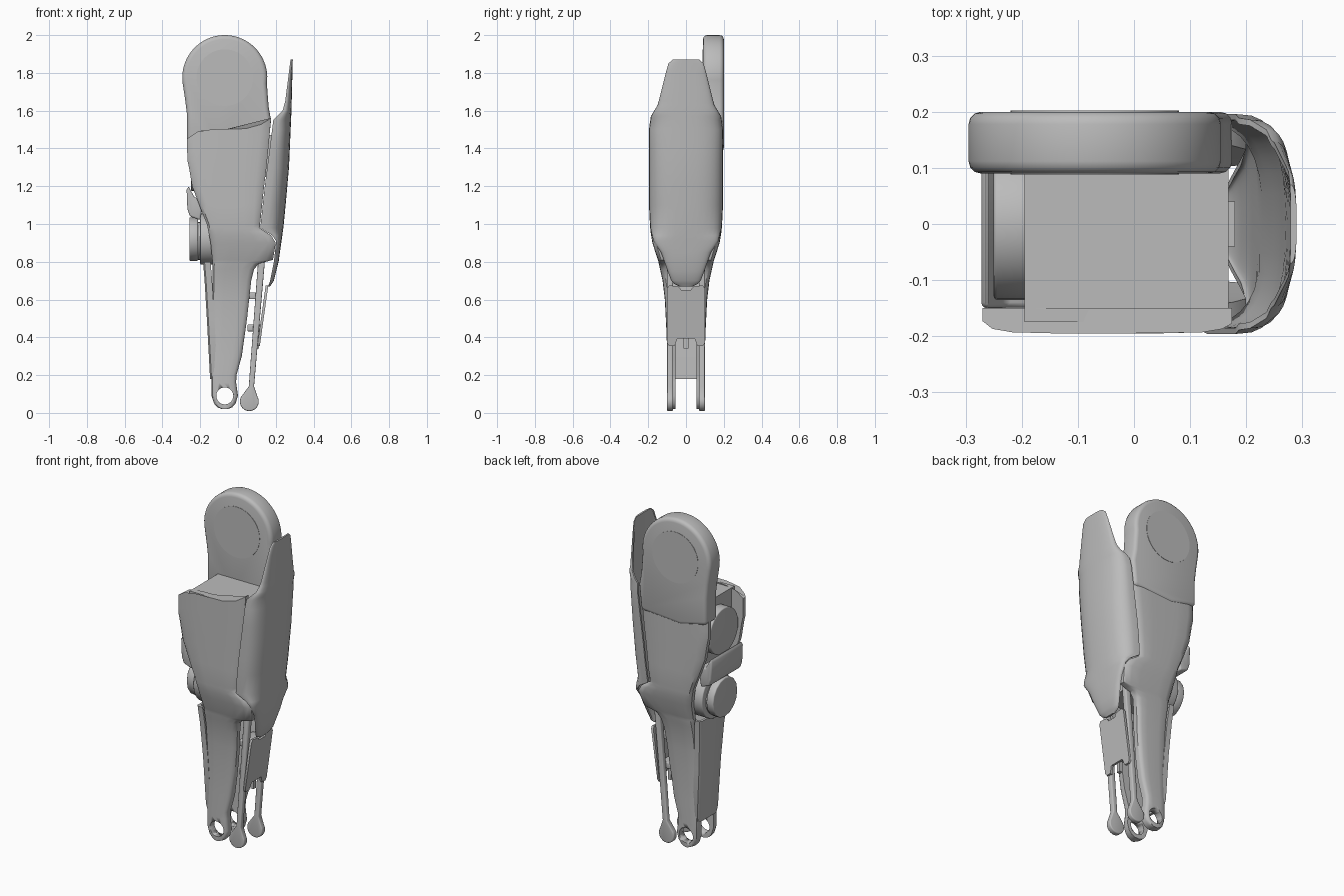
import bpy, bmesh, math
from mathutils import Vector

cube = bpy.data.objects.get("Cube")
if cube:
    bpy.data.objects.remove(cube)

grey = bpy.data.materials.new("light_grey")
grey.use_nodes = True
grey.diffuse_color = (0.5, 0.5, 0.5, 1)
grey.node_tree.nodes["Principled BSDF"].inputs["Base Color"].default_value = (0.5, 0.5, 0.5, 1)


def lerp(table, z):
    """Read a value from a sorted list of (z, value) pairs."""
    if z <= table[0][0]:
        return table[0][1]
    for (a, va), (b, vb) in zip(table, table[1:]):
        if z <= b:
            return va + (vb - va) * (z - a) / (b - a)
    return table[-1][1]


def loft(name, rings, angle=35, bevel=0):
    """Skin a list of closed rings of points and cap both ends."""
    bm = bmesh.new()
    rows = [[bm.verts.new(p) for p in ring] for ring in rings]
    n = len(rows[0])
    for a, b in zip(rows, rows[1:]):
        for i in range(n):
            j = (i + 1) % n
            bm.faces.new((a[i], a[j], b[j], b[i]))
    bm.faces.new(rows[0])
    bm.faces.new(rows[-1])
    bmesh.ops.recalc_face_normals(bm, faces=bm.faces)
    mesh = bpy.data.meshes.new(name)
    bm.to_mesh(mesh)
    bm.free()
    obj = bpy.data.objects.new(name, mesh)
    bpy.context.collection.objects.link(obj)
    mesh.materials.append(grey)
    bpy.ops.object.select_all(action='DESELECT')
    bpy.context.view_layer.objects.active = obj
    obj.select_set(True)
    if bevel:
        mod = obj.modifiers.new("Bevel", 'BEVEL')
        mod.width, mod.segments, mod.limit_method = bevel, 3, 'ANGLE'
        mod.angle_limit = math.radians(50)
        bpy.ops.object.modifier_apply(modifier="Bevel")
    bpy.ops.object.shade_smooth_by_angle(angle=math.radians(angle))
    return obj


def slab(name, outline, y0, y1, bevel=0):
    """Extrude an x-z outline along y."""
    return loft(name, [[(x, y, z) for x, z in outline] for y in (y0, y1)], bevel=bevel)


def box(name, lo, hi, bevel=0):
    outline = [(lo[0], lo[2]), (hi[0], lo[2]), (hi[0], hi[2]), (lo[0], hi[2])]
    return slab(name, outline, lo[1], hi[1], bevel)


def arc(cx, cz, r, a0, a1, n):
    return [(cx + r * math.cos(math.radians(a0 + (a1 - a0) * i / n)),
             cz + r * math.sin(math.radians(a0 + (a1 - a0) * i / n))) for i in range(n + 1)]


def drum(name, x0, x1, y, z, r, sides=32, bevel=0.006):
    circle = arc(y, z, r, 0, 360, sides)[:-1]
    return loft(name, [[(x, p, q) for p, q in circle] for x in (x0, x1)], bevel=bevel)


# Outline tables of the main housing, all by height
half_depth = [(0.02, .1), (.4, .102), (.6, .112), (.7, .124), (.8, .146), (.9, .178),
              (.96, .188), (1.05, .194), (1.5, .195)]
rear_edge = [(.02, -.085), (.03, -.11), (.05, -.127), (.09, -.14), (.2, -.14), (.8, -.135),
             (.9, -.145), (1.0, -.165), (1.1, -.205), (1.2, -.243), (1.35, -.268), (1.5, -.27)]
shin_edge = [(.02, -.055), (.03, -.03), (.05, -.013), (.09, 0), (.16, -.01), (.2, -.008), (.3, .02),
             (.5, .048), (.7, .07), (.76, .085), (.79, .11), (.81, .185), (.9, .2), (.94, .175),
             (.98, .115), (1.2, .138), (1.4, .163), (1.5, .175)]
top_lift = [(-.27, -.05), (-.2, 0), (.06, .005), (.13, .03), (.18, .065)]
plate_z = sorted({z for z, v in rear_edge + shin_edge + half_depth} | {1.3, 1.45})
columns = [(0, .022), (.04, .008), (.12, .002), (.3, 0), (.5, 0), (.7, 0), (.88, .002), (.96, .008), (1, .018)]


def plate_ring(z, side):
    x0, x1, d = lerp(rear_edge, z), lerp(shin_edge, z), lerp(half_depth, z)
    outer, inner = [], []
    for u, drop in columns:
        x = x0 + (x1 - x0) * u
        zz = z + lerp(top_lift, x) * max(0, (z - 1.3) / .2)
        outer.append((x, side * (d - drop), zz))
        inner.append((x, side * (d - .045), zz))
    return outer + inner[::-1]


# Front and back side plates, each with a drilled ankle eyelet
for side, word in ((-1, "front"), (1, "back")):
    plate = loft(word + "_side_plate", [plate_ring(z, side) for z in plate_z])
    cutter = slab("eyelet_cutter", arc(-.07, .09, .045, 0, 360, 24)[:-1], -.3, .3)
    cutter.hide_render = True
    bpy.context.view_layer.objects.active = plate
    mod = plate.modifiers.new("Hole", 'BOOLEAN')
    mod.operation, mod.object = 'DIFFERENCE', cutter
    bpy.ops.object.modifier_apply(modifier="Hole")
    bpy.data.objects.remove(cutter)

# Solid core between the plates
core = []
for z in (.82, .9, 1.0, 1.1, 1.2, 1.35, 1.495):
    x0 = min(lerp(rear_edge, z) + .075, -.1)
    x1 = .12 if z < 1 else lerp(shin_edge, z) - .006
    d = lerp(half_depth, z) - .02
    core.append([(x0, -d, z), (x1, -d, z), (x1, d, z), (x0, d, z)])
loft("housing_core", core)
box("shield_mount", (.13, -.04, 1.25), (.18, .04, 1.47))

# Upper hip plate with a round head and faint round covers
head = arc(-.07, 1.775, .225, -8, 188, 40)
head += [(-.28, 1.66), (-.27, 1.58), (-.27, 1.42), (-.1, 1.38), (.16, 1.4), (.175, 1.55), (.162, 1.62)]
slab("hip_plate", head, .09, .2, bevel=.022)
cover = arc(-.07, 1.775, .15, 0, 360, 40)[:-1]
slab("hip_cover_front", cover, .088, .1)
slab("hip_cover_back", cover, .19, .202)

# Curved shield over the +x side
shield_x = [(.67, .17), (.7, .19), (.8, .215), (1.0, .243), (1.3, .27), (1.6, .283), (1.87, .29)]
shield_edge = [(.67, .16), (.7, .17), (.8, .19), (.91, .202), (.94, .18), (.98, .118), (1.2, .142),
               (1.4, .168), (1.55, .187), (1.6, .236), (1.65, .25), (1.87, .278)]
shield_w = [(.67, .035), (.685, .065), (.7, .078), (.75, .097), (.85, .132), (.91, .172), (.98, .19), (1.1, .196),
            (1.5, .196), (1.57, .186), (1.63, .15), (1.7, .132), (1.8, .107), (1.85, .093), (1.87, .07)]
shield_z = sorted({z for z, v in shield_edge + shield_w} | {1.3})


def shield_ring(z):
    xo, xe, w = lerp(shield_x, z), lerp(shield_edge, z), lerp(shield_w, z)
    loops = []
    for inset in (0, .011):
        pts = []
        for i in range(17):
            t = math.pi * (i / 16 - .5)
            s = math.sin(t)
            pts.append((xe + (xo - inset - xe) * max(0, math.cos(t)) ** .75,
                        (w - inset) * math.copysign(abs(s) ** .75, s), z))
        loops.append(pts)
    return loops[0] + loops[1][::-1]


loft("side_shield", [shield_ring(z) for z in shield_z], angle=40)

# Rear shin guard, a shallow channel
guard = []
for z, x, d in ((.18, -.148, .085), (.22, -.15, .097), (.5, -.165, .103), (.7, -.177, .115), (.8, -.185, .125)):
    guard.append([(x + .04, -d, z), (x + .008, -d, z), (x, -d + .012, z), (x, d - .012, z), (x + .008, d, z),
                  (x + .04, d, z), (x + .04, d - .012, z), (x + .014, d - .02, z),
                  (x + .014, -d + .02, z), (x + .04, -d + .012, z)])
loft("shin_guard", guard)

# Rear drums and the bridge between them
drum("upper_drum", -.25, -.15, 0, 1.31, .135)
drum("lower_drum_base", -.2, -.1, 0, .92, .135)
drum("lower_drum_ring", -.215, -.19, 0, .91, .1)
drum("lower_drum_cap", -.258, -.212, 0, .92, .115, sides=16)
bridge = [(-.2, 1.02), (-.255, 1.04), (-.268, 1.08), (-.272, 1.18), (-.262, 1.2), (-.23, 1.14), (-.18, 1.13)]
slab("drum_bridge", bridge, -.15, .15, bevel=.012)

# Pair of push rods with teardrop ends
rod = arc(.06, .06, .05, 150, 390, 20) + [(.085, .14), (.142, .8), (.142, .9), (.108, .9), (.106, .8), (.057, .14)]
for side, word in ((-1, "front"), (1, "back")):
    slab(word + "_push_rod", rod, side * .068, side * .1, bevel=.006)

# Calf cover with notched ends, carried on two cross bars
outline = [(-.1, .37), (-.09, .355), (-.06, .355), (-.045, .395), (.045, .395), (.06, .355), (.09, .355), (.1, .37),
           (.1, .66), (.09, .675), (.04, .67), (.025, .65), (-.025, .65), (-.04, .67), (-.09, .675), (-.1, .66)]
calf = [[(.115 + (z - .35) * .14 + dx, y, z) for y, z in outline] for dx in (-.014, 0)]
loft("calf_cover", calf)
for z in (.45, .62):
    box("calf_cross_bar", (.05, -.066, z - .018), (.125, .066, z + .018), .005)
box("calf_pin", (.09, -.012, .34), (.11, .012, .46))
